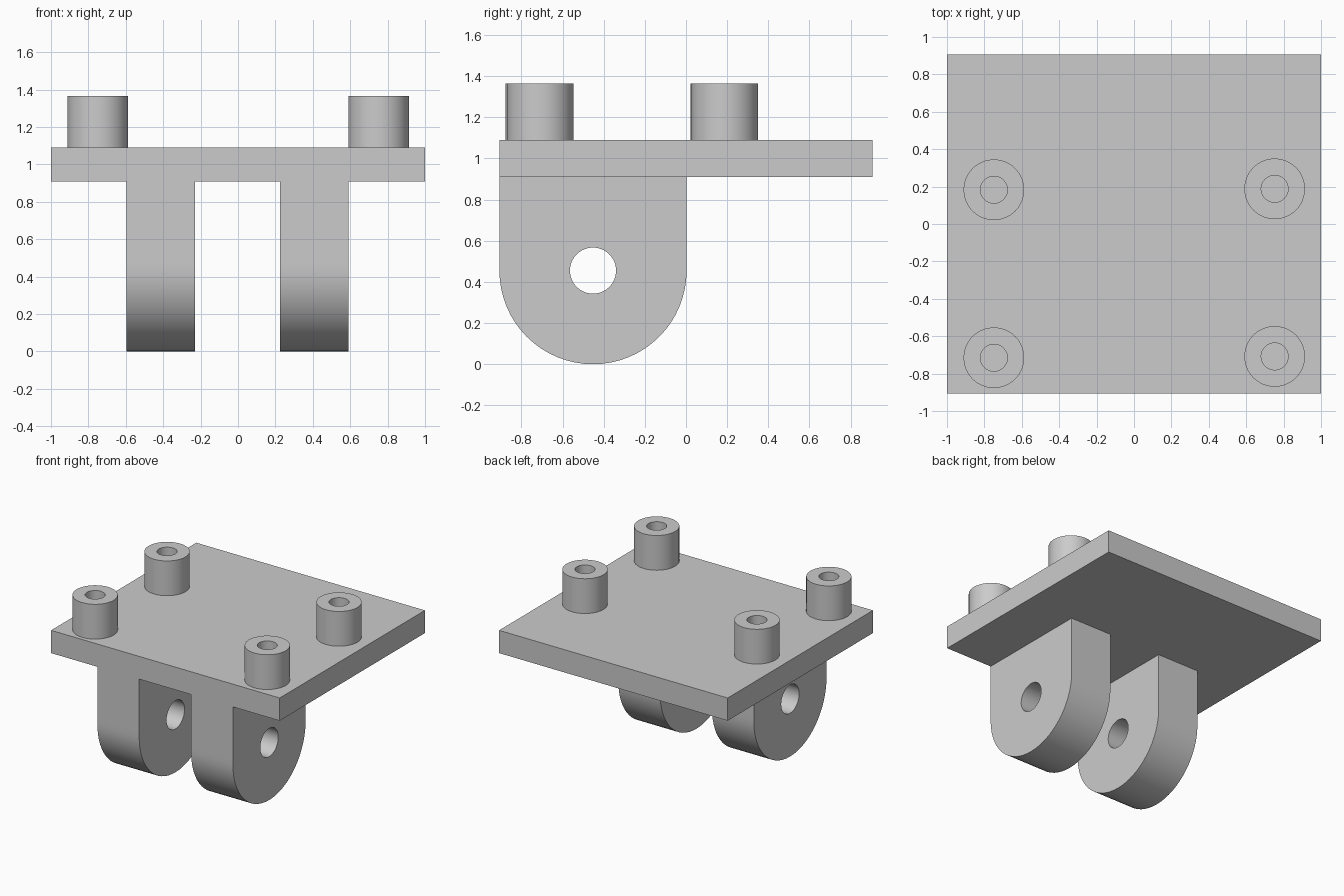
import bpy
import bmesh
from math import cos, sin, pi, radians
from mathutils import Vector

cube = bpy.data.objects.get("Cube")
if cube:
    bpy.data.objects.remove(cube, do_unlink=True)

SEGMENTS = 64
ANGLES = [2 * pi * i / SEGMENTS for i in range(SEGMENTS)]

# One plain grey for every part
grey = bpy.data.materials.new("plain_grey")
grey.use_nodes = True
colour = (0.6, 0.6, 0.6, 1)
grey.diffuse_color = colour
grey.node_tree.nodes["Principled BSDF"].inputs["Base Color"].default_value = colour


def finish(name, bm):
    bmesh.ops.recalc_face_normals(bm, faces=bm.faces)
    mesh = bpy.data.meshes.new(name)
    bm.to_mesh(mesh)
    bm.free()
    mesh.materials.append(grey)
    mesh.shade_smooth()
    mesh.set_sharp_from_angle(angle=radians(30))
    obj = bpy.data.objects.new(name, mesh)
    bpy.context.collection.objects.link(obj)
    return obj


def circle(radius):
    return [(radius * cos(a), radius * sin(a)) for a in ANGLES]


def arch(radius):
    """Half circle below, square corners above."""
    points = []
    for a in ANGLES:
        c, s = cos(a), sin(a)
        k = radius / max(abs(c), abs(s)) if s > 0 else radius
        points.append((k * c, k * s))
    return points


def pierced_solid(name, outer, inner, start, end, place):
    """Extrude an outline with a matching hole from start to end."""
    bm = bmesh.new()
    loops = [[bm.verts.new(place(u, v, w)) for u, v in outline]
             for outline, w in ((outer, start), (outer, end), (inner, end), (inner, start))]
    for k, loop in enumerate(loops):
        following = loops[(k + 1) % len(loops)]
        for i in range(SEGMENTS):
            j = (i + 1) % SEGMENTS
            bm.faces.new((loop[i], loop[j], following[j], following[i]))
    return finish(name, bm)


# Mounting plate
PLATE_BOTTOM, PLATE_TOP, HALF_DEPTH = 0.91, 1.09, 0.907
bm = bmesh.new()
bmesh.ops.create_cube(bm, size=1)
bmesh.ops.scale(bm, vec=(2, 2 * HALF_DEPTH, PLATE_TOP - PLATE_BOTTOM), verts=bm.verts)
bmesh.ops.translate(bm, vec=(0, 0, (PLATE_TOP + PLATE_BOTTOM) / 2), verts=bm.verts)
finish("mounting_plate", bm)

# Pair of rounded lugs with a pin hole
LUG_RADIUS = PLATE_BOTTOM / 2
for name, x0, x1 in (("right_lug", -0.595, -0.23), ("left_lug", 0.225, 0.59)):
    pierced_solid(name, arch(LUG_RADIUS), circle(0.112), x0, x1,
                  lambda u, v, w: Vector((w, u + LUG_RADIUS - HALF_DEPTH, v + LUG_RADIUS)))

# Four hollow posts on the plate
for name, x, y in (("front_right_post", -0.749, -0.715), ("back_right_post", -0.749, 0.183),
                   ("front_left_post", 0.752, -0.708), ("back_left_post", 0.752, 0.188)):
    pierced_solid(name, circle(0.162), circle(0.072), PLATE_TOP, 1.365,
                  lambda u, v, w: Vector((x + u, y + v, w)))
